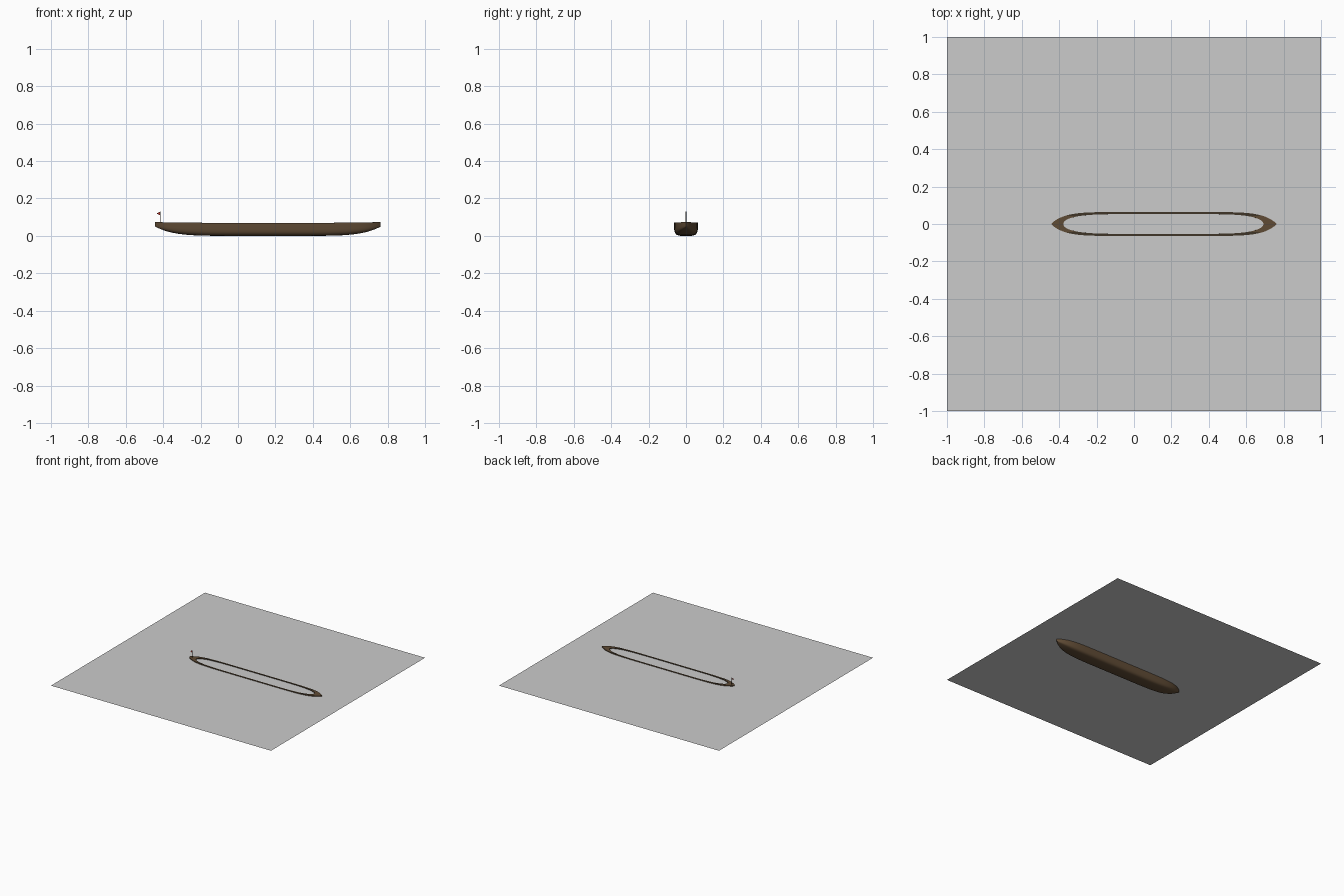
import bpy, bmesh, math

if "Cube" in bpy.data.objects:
    bpy.data.objects.remove(bpy.data.objects["Cube"])

CX, HALF = 0.16, 0.603      # hull centre and half length
N, M = 48, 16               # stations, points per section


def material(name, rgb):
    m = bpy.data.materials.new(name)
    m.diffuse_color = (*rgb, 1)
    m.use_nodes = True
    m.node_tree.nodes["Principled BSDF"].inputs["Base Color"].default_value = m.diffuse_color
    return m


def make(name, bm, mat=None, smooth=True):
    bmesh.ops.remove_doubles(bm, verts=bm.verts, dist=1e-5)
    bmesh.ops.recalc_face_normals(bm, faces=bm.faces)
    me = bpy.data.meshes.new(name)
    bm.to_mesh(me)
    bm.free()
    ob = bpy.data.objects.new(name, me)
    bpy.context.collection.objects.link(ob)
    if mat:
        me.materials.append(mat)
    if smooth:
        bpy.ops.object.select_all(action='DESELECT')
        ob.select_set(True)
        bpy.context.view_layer.objects.active = ob
        bpy.ops.object.shade_smooth_by_angle(angle=math.radians(35))
    return ob


def loft(bm, rows):
    vs = [[bm.verts.new(p) for p in r] for r in rows]
    for a, b in zip(vs, vs[1:]):
        for i in range(len(a) - 1):
            bm.faces.new((a[i], a[i + 1], b[i + 1], b[i]))


def section(x, w, top, bottom, e=0.45):
    pts = []
    for i in range(M + 1):
        a = math.pi * i / M
        c, s = math.cos(a), math.sin(a)
        y = math.copysign(abs(c) ** e, c) * w
        pts.append((x, y, top - (top - bottom) * max(s, 0) ** e))
    return pts


def sheer(t):
    return 0.07 + 0.004 * abs(t) ** 6


stations = [math.sin(math.pi * (i / N - 0.5)) for i in range(N + 1)]
outer, inner = [], []
for t in stations:
    w = 0.064 * max(0, 1 - abs(t) ** 8) ** 0.9
    outer.append(section(CX + HALF * t, w, sheer(t), 0.05 * abs(t) ** 6.5))
    wi = 0.053 * max(0, 1 - abs(t) ** 6) ** 0.5
    inner.append(section(CX - 0.003 + 0.535 * t, wi, sheer(t * 0.9),
                         0.012 + 0.03 * abs(t) ** 6))

hull_paint = material("hull_brown", (0.115, 0.07, 0.035))
dark = material("dark_wood", (0.05, 0.035, 0.02))
red = material("flag_red", (0.35, 0.03, 0.02))

# Outer hull
bm = bmesh.new()
loft(bm, outer)
make("hull", bm, hull_paint)

# Inner lining
bm = bmesh.new()
loft(bm, inner)
make("hull_lining", bm, dark)

# Gunwale along the sides, pointed decks at both ends
for name, mat, keep in (("gunwale", dark, lambda t: abs(t) < 0.86),
                        ("end_decks", hull_paint, lambda t: abs(t) >= 0.86)):
    bm = bmesh.new()
    for k in (0, M):
        for j in range(N):
            if keep((stations[j] + stations[j + 1]) / 2):
                loft(bm, [(outer[j][k], inner[j][k]),
                          (outer[j + 1][k], inner[j + 1][k])])
    ob = make(name, bm, mat, False)
    for p in ob.data.polygons:
        if p.normal.z < 0:
            p.flip()

# Flagpole
bpy.ops.mesh.primitive_cylinder_add(vertices=8, radius=0.0015, depth=0.06,
                                    location=(-0.415, 0, 0.1))
pole = bpy.context.object
pole.name = "flagpole"
pole.data.materials.append(dark)

# Small pennant
bm = bmesh.new()
bm.faces.new([bm.verts.new(p) for p in
              ((-0.415, 0, 0.13), (-0.415, 0, 0.11), (-0.436, 0, 0.12))])
make("pennant", bm, red, False)

# Water surface
bpy.ops.mesh.primitive_plane_add(size=2, location=(0, 0, 0.066))
bpy.context.object.name = "water_surface"
